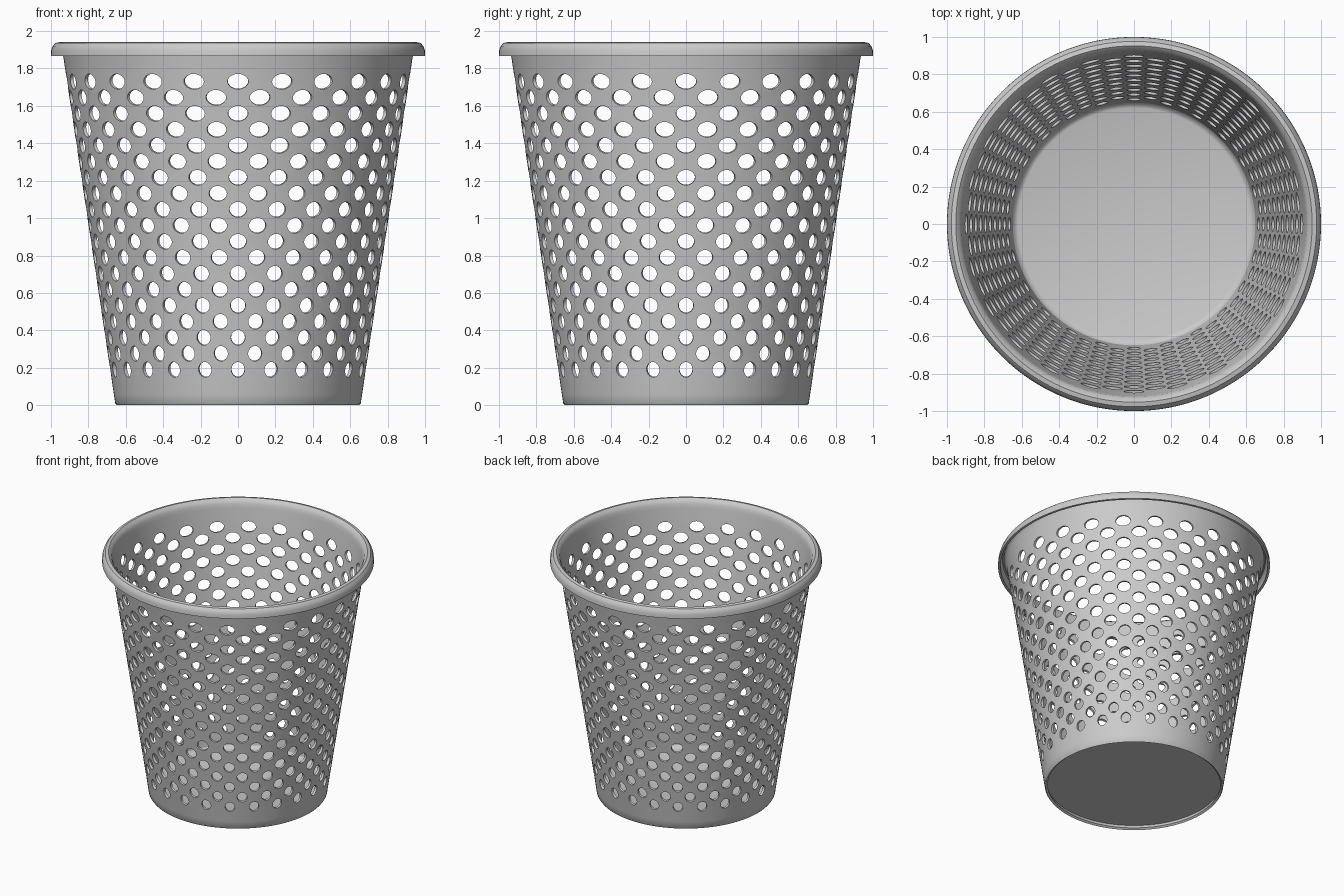
import bpy, bmesh, math

if "Cube" in bpy.data.objects:
    bpy.data.objects.remove(bpy.data.objects["Cube"])

COLS = 192                      # columns around the wall (8 per hole)
HOLES, ROWS = 24, 19
Z_LOW, Z_HIGH = 0.19, 1.73      # first and last row of holes
DZ = (Z_HIGH - Z_LOW) / (ROWS - 1)
THICK = 0.018


def wall_radius(z):
    return 0.655 + 0.28 * z / 1.87


def polar(r, col, z):
    a = 2 * math.pi * col / COLS - math.pi / 2
    return (r * math.cos(a), r * math.sin(a), z)


def finish(bm, name, solidify=False):
    bmesh.ops.remove_doubles(bm, verts=bm.verts, dist=0.0005)
    me = bpy.data.meshes.new(name)
    bm.to_mesh(me)
    bm.free()
    ob = bpy.data.objects.new(name, me)
    bpy.context.collection.objects.link(ob)
    bpy.ops.object.select_all(action='DESELECT')
    bpy.context.view_layer.objects.active = ob
    ob.select_set(True)
    if solidify:
        mod = ob.modifiers.new("thickness", 'SOLIDIFY')
        mod.thickness = THICK
        mod.offset = -1
        mod.use_even_offset = True
        bpy.ops.object.modifier_apply(modifier=mod.name)
    bpy.ops.object.shade_smooth_by_angle(angle=math.radians(35))
    return ob


def bridge(bm, rings):
    """Quads between successive rings of (radius, z) functions of the column."""
    for lo, hi in zip(rings, rings[1:]):
        a = [bm.verts.new(polar(lo(k)[0], k, lo(k)[1])) for k in range(COLS)]
        b = [bm.verts.new(polar(hi(k)[0], k, hi(k)[1])) for k in range(COLS)]
        for k in range(COLS):
            n = (k + 1) % COLS
            bm.faces.new((a[k], a[n], b[n], b[k]))


def ring(r, z):
    return lambda k: (r, z)


def zigzag(z0, sign):
    def f(k):
        d = min(k % 8, 8 - k % 8) / 4
        z = z0 + sign * DZ * (1 - d)
        return (wall_radius(z), z)
    return f


# Perforated wall: staggered diamond cells, each with an oval hole
bm = bmesh.new()
diamond = []
for q in range(4):
    for s in range(4):
        u, v = 1 - s / 4, s / 4
        for _ in range(q):
            u, v = -v, u
        diamond.append((u, v))

for row in range(ROWS):
    zc = Z_LOW + row * DZ
    half_w = (0.036 + 0.020 * row / (ROWS - 1)) / wall_radius(zc) * COLS / (2 * math.pi)
    half_h = 0.041
    for i in range(HOLES):
        c = 8 * i + 4 * (row % 2)
        outer, inner = [], []
        for u, v in diamond:
            z = zc + v * DZ
            outer.append(bm.verts.new(polar(wall_radius(z), c + 4 * u, z)))
            t = math.atan2(v, u)
            z = zc + half_h * math.sin(t)
            inner.append(bm.verts.new(polar(wall_radius(z), c + half_w * math.cos(t), z)))
        for j in range(16):
            n = (j + 1) % 16
            bm.faces.new((outer[j], outer[n], inner[n], inner[j]))

# Plain band at the foot, with a slightly rounded bottom edge
bridge(bm, [ring(0.649, 0.0), ring(0.6565, 0.010), ring(wall_radius(0.06), 0.06),
            zigzag(Z_LOW, -1)])

# Plain band at the top, rolled over into a hollow lip
lip = [(0.935, 1.87), (0.940, 1.898), (0.947, 1.914), (0.957, 1.922), (0.967, 1.920),
       (0.976, 1.910), (0.981, 1.894), (0.982, 1.866)]
bridge(bm, [zigzag(Z_HIGH, 1)] + [ring(r, z) for r, z in lip])
finish(bm, "perforated_wall_and_rim", solidify=True)

# Recessed floor disc with a small fillet against the wall
bm = bmesh.new()
profile = [(0.0, 0.035), (0.650, 0.035), (0.650, 0.078), (0.643, 0.070),
           (0.634, 0.060), (0.620, 0.055), (0.0, 0.055)]
verts = [bm.verts.new((r, 0, z)) for r, z in profile]
edges = [bm.edges.new(p) for p in zip(verts, verts[1:])]
bmesh.ops.spin(bm, geom=verts + edges, axis=(0, 0, 1), cent=(0, 0, 0),
               angle=2 * math.pi, steps=96, use_duplicate=False)
bmesh.ops.remove_doubles(bm, verts=bm.verts, dist=0.0005)
bmesh.ops.recalc_face_normals(bm, faces=bm.faces)
finish(bm, "floor")
